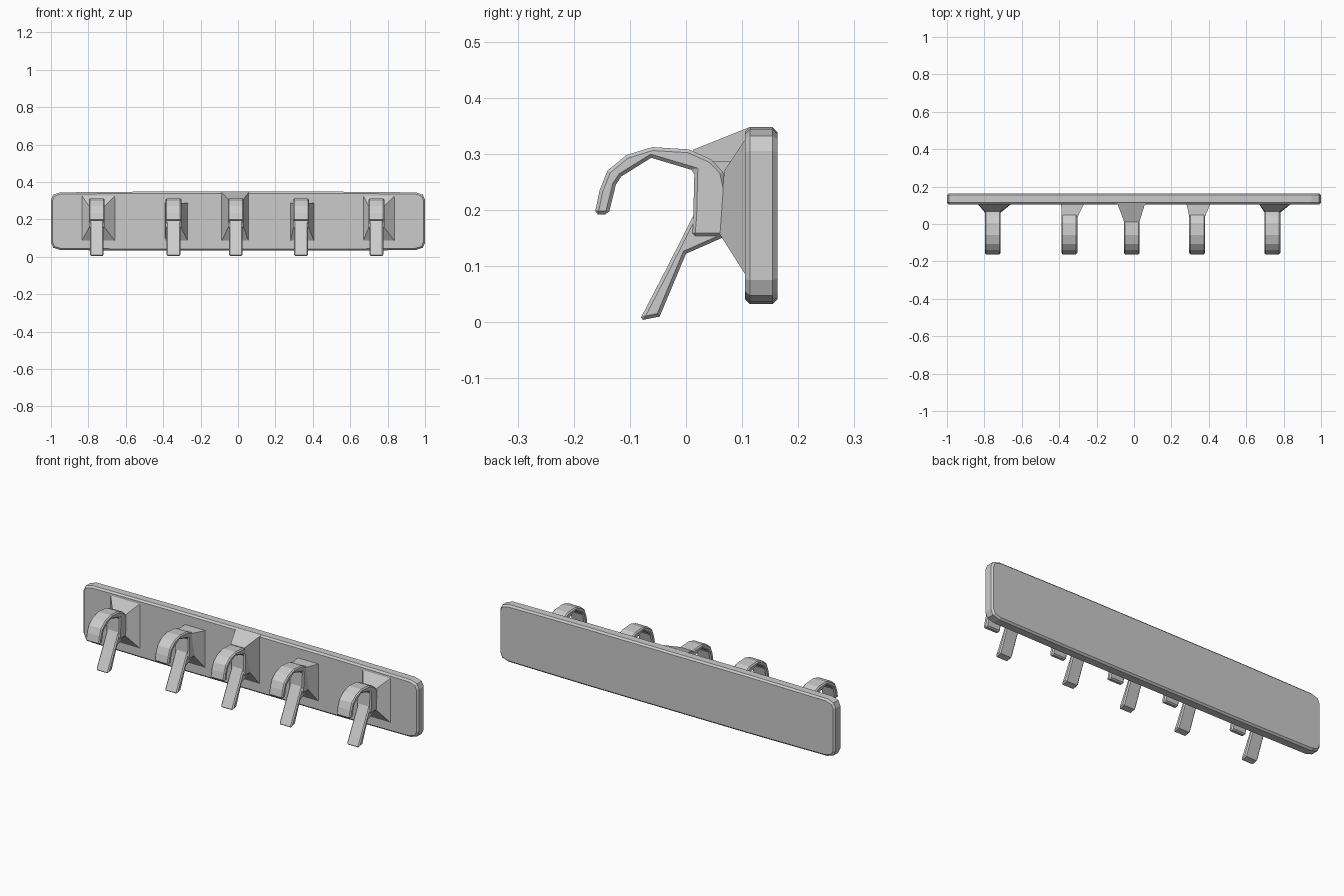
import bpy, bmesh

if "Cube" in bpy.data.objects:
    bpy.data.objects.remove(bpy.data.objects["Cube"])


def make_object(name, verts, faces, bevel=0.0):
    mesh = bpy.data.meshes.new(name)
    mesh.from_pydata(verts, [], faces)
    bm = bmesh.new()
    bm.from_mesh(mesh)
    bmesh.ops.recalc_face_normals(bm, faces=bm.faces[:])
    bm.to_mesh(mesh)
    bm.free()
    obj = bpy.data.objects.new(name, mesh)
    bpy.context.collection.objects.link(obj)
    if bevel:
        mod = obj.modifiers.new("chamfer", 'BEVEL')
        mod.width = bevel
        mod.segments = 1
        mod.limit_method = 'ANGLE'
        mod.angle_limit = 1.2
    return obj


def prism(name, near, far, bevel=0.0):
    """Join two matching loops of points into a capped solid."""
    n = len(near)
    faces = [tuple(range(n)), tuple(range(2 * n - 1, n - 1, -1))]
    faces += [(i, (i + 1) % n, (i + 1) % n + n, i + n) for i in range(n)]
    return make_object(name, near + far, faces, bevel)


# Wall board: long plate with clipped round corners
MID_Z = 0.19
corner = [(1.0, 0.115), (0.988, 0.142), (0.95, 0.154), (0.5, 0.158)]
outline = [(x, MID_Z + z) for x, z in corner]
outline += [(-x, z) for x, z in reversed(outline)]
outline += [(x, 2 * MID_Z - z) for x, z in reversed(outline)]
prism("wall_board",
      [(x, 0.105, z) for x, z in outline],
      [(x, 0.163, z) for x, z in outline], 0.009)

# Side profiles (y, z) of the curved upper hook and of the lower prong
HOOK = [(-0.163, 0.192), (-0.154, 0.235), (-0.14, 0.27), (-0.106, 0.298),
        (-0.06, 0.312), (0.005, 0.308), (0.045, 0.29), (0.066, 0.268),
        (0.078, 0.21), (0.075, 0.153), (0.01, 0.153), (0.013, 0.19),
        (0.015, 0.27), (-0.062, 0.293), (-0.115, 0.26), (-0.125, 0.245),
        (-0.138, 0.192)]
PRONG = [(-0.083, 0.003), (-0.03, 0.105), (0.013, 0.19), (0.06, 0.19),
         (0.075, 0.155), (0.0, 0.122), (-0.047, 0.01)]


def side_part(name, profile, cx, half, bevel):
    prism(name, [(cx - half, y, z) for y, z in profile],
          [(cx + half, y, z) for y, z in profile], bevel)


# Hook centre, flare left/right edge, flare top on board, flare top on hook (y, z)
hooks = [(-0.755, -0.84, -0.65, 0.335, 0.068, 0.27),
         (-0.345, -0.39, -0.265, 0.287, 0.035, 0.287),
         (-0.012, -0.09, 0.06, 0.347, 0.012, 0.307),
         (0.337, 0.28, 0.41, 0.287, 0.035, 0.287),
         (0.74, 0.665, 0.845, 0.335, 0.068, 0.27)]

for i, (cx, x0, x1, top, hy, hz) in enumerate(hooks, 1):
    side_part(f"upper_hook_{i}", HOOK, cx, 0.042, 0.006)
    side_part(f"lower_prong_{i}", PRONG, cx, 0.037, 0.006)
    # Flared foot joining the hook to the board
    a, b = cx - 0.041, cx + 0.041
    prism(f"hook_flare_{i}",
          [(a, 0.06, 0.157), (b, 0.06, 0.157), (b, hy, hz), (a, hy, hz)],
          [(x0, 0.112, 0.075), (x1, 0.112, 0.075),
           (x1, 0.112, top), (x0, 0.112, top)])
